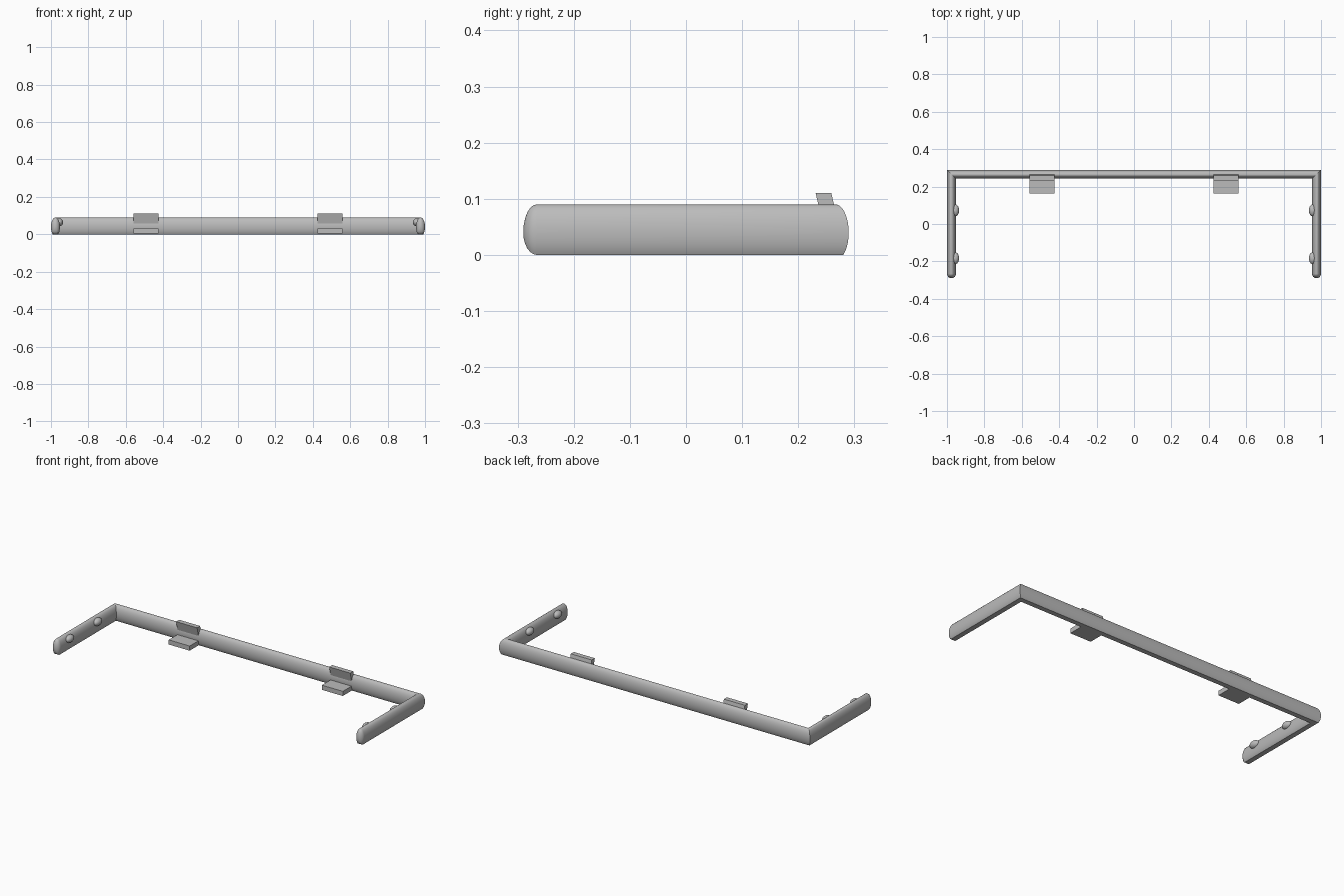
import bpy, bmesh, math
from mathutils import Vector

if "Cube" in bpy.data.objects:
    bpy.data.objects.remove(bpy.data.objects["Cube"], do_unlink=True)

grey = bpy.data.materials.new("plain grey")
grey.use_nodes = True
grey.diffuse_color = (0.5, 0.5, 0.5, 1)
grey.node_tree.nodes["Principled BSDF"].inputs["Base Color"].default_value = (0.5, 0.5, 0.5, 1)


def finish(bm, name, smooth=True):
    bmesh.ops.recalc_face_normals(bm, faces=bm.faces)
    mesh = bpy.data.meshes.new(name)
    bm.to_mesh(mesh)
    bm.free()
    mesh.materials.append(grey)
    obj = bpy.data.objects.new(name, mesh)
    bpy.context.collection.objects.link(obj)
    if smooth:
        bpy.ops.object.select_all(action="DESELECT")
        obj.select_set(True)
        bpy.context.view_layer.objects.active = obj
        bpy.ops.object.shade_smooth_by_angle(angle=math.radians(35))
    return obj


HALF_W, HALF_H, MID_Z = 0.024, 0.05, 0.04
CX, CY = 1 - HALF_W, 0.29 - HALF_W

# Oval cross-section with a flat base: (sideways, height)
start = math.asin(-MID_Z / HALF_H)
sweep = math.pi - 2 * start
section = [(HALF_W * math.cos(start + sweep * i / 28),
            MID_Z + HALF_H * math.sin(start + sweep * i / 28)) for i in range(29)]

# U-shaped rail with mitred corners and rounded tips
bm = bmesh.new()
rings = []


def ring(x, y, side, scale=1.0):
    rings.append([bm.verts.new((x + side[0] * s * scale, y + side[1] * s * scale,
                                max(0, MID_Z + (z - MID_Z) * scale)))
                  for s, z in section])


tip = [math.radians(a) for a in (88, 75, 60, 45, 30, 15, 0)]
for a in tip:
    ring(-CX, -CY - HALF_W * math.sin(a), (-1, 0), math.cos(a))
ring(-CX, CY, (-1, 1))
ring(CX, CY, (1, 1))
for a in reversed(tip):
    ring(CX, -CY - HALF_W * math.sin(a), (1, 0), math.cos(a))
for r0, r1 in zip(rings, rings[1:]):
    for i in range(len(section)):
        j = (i + 1) % len(section)
        bm.faces.new((r0[i], r0[j], r1[j], r1[i]))
bm.faces.new(rings[0])
bm.faces.new(rings[-1])
finish(bm, "rail")


# Prism from a side profile of (y, z) points
def prism(name, profile, x0, x1):
    bm = bmesh.new()
    face = bm.faces.new([bm.verts.new((x0, y, z)) for y, z in profile])
    out = bmesh.ops.extrude_face_region(bm, geom=[face])
    bmesh.ops.translate(bm, vec=(x1 - x0, 0, 0),
                        verts=[v for v in out["geom"] if isinstance(v, bmesh.types.BMVert)])
    finish(bm, name, smooth=False)


for sign, side in ((1, "left"), (-1, "right")):
    # Angled brackets on the rail
    x0, x1 = sorted((sign * 0.425, sign * 0.56))
    prism(side + "_bracket_upright",
          [(0.231, 0.11), (0.259, 0.11), (0.275, 0.04), (0.248, 0.04)], x0, x1)
    prism(side + "_bracket_shelf",
          [(0.163, 0.003), (0.26, 0.003), (0.26, 0.03), (0.163, 0.03)], x0, x1)
    # Buttons inside each arm
    for y, place in ((0.073, "rear"), (-0.183, "front")):
        bm = bmesh.new()
        bmesh.ops.create_uvsphere(bm, u_segments=24, v_segments=14, radius=1)
        bmesh.ops.scale(bm, vec=(0.021, 0.032, 0.021), verts=bm.verts)
        bmesh.ops.translate(bm, vec=Vector((sign * 0.956, y, 0.064)), verts=bm.verts)
        finish(bm, f"{side}_{place}_button")
